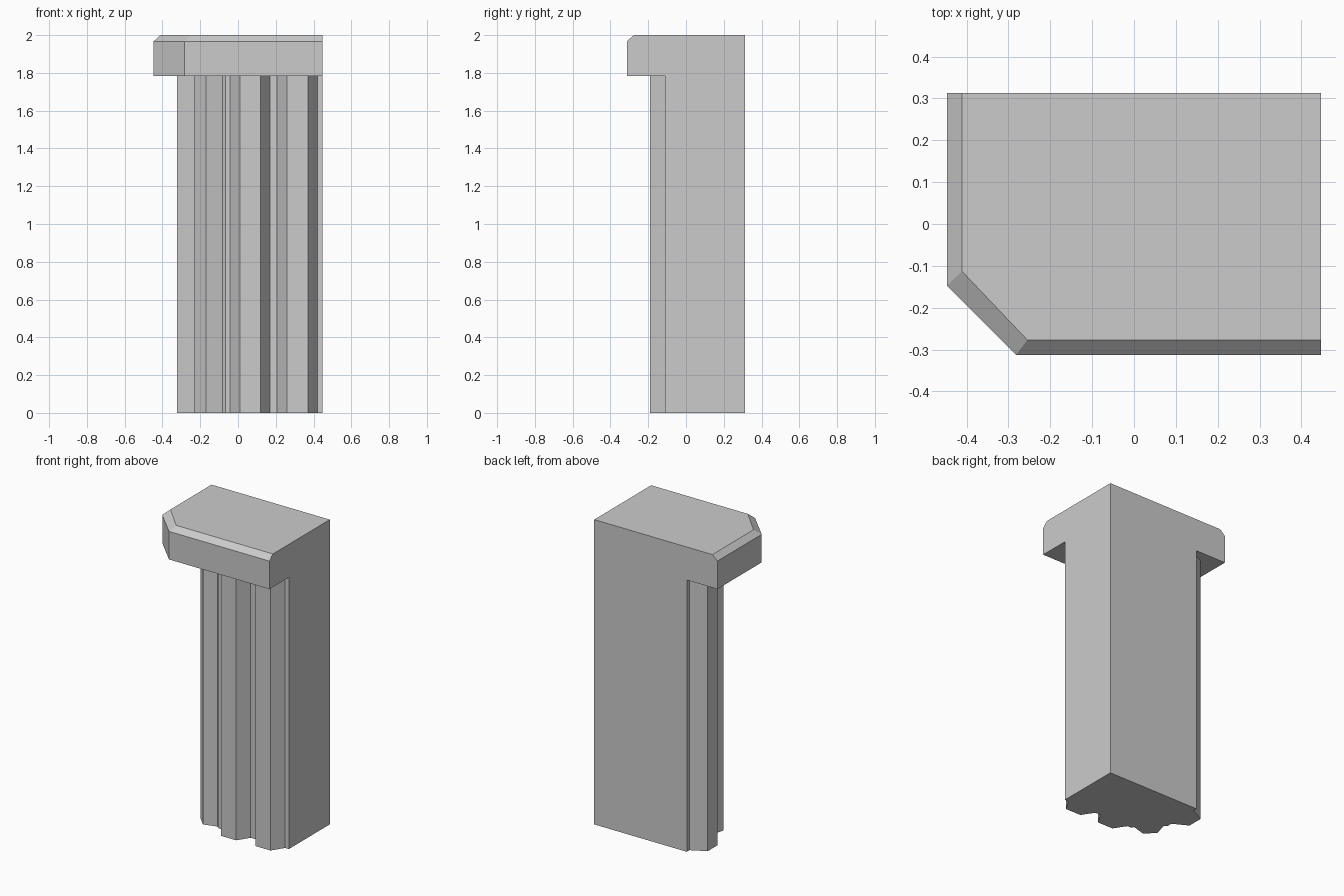
import bpy, bmesh

if "Cube" in bpy.data.objects:
    bpy.data.objects.remove(bpy.data.objects["Cube"])

R, B = 0.447, 0.313            # flat right side and flat back
GROOVE_Y, FRONT_Y = -0.111, -0.19
GROOVE_X, LEFT_X = -0.225, -0.322

# Open shaft profile: right side -> front -> diagonal corner -> left side
shaft = [(R, GROOVE_Y)]
for start in (0.42, 0.17):     # two ribs on the front
    shaft += [(start, GROOVE_Y), (start - 0.05, FRONT_Y),
              (start - 0.16, FRONT_Y), (start - 0.213, GROOVE_Y)]
shaft += [(-0.066, GROOVE_Y),  # rib across the corner
          (-0.082, -0.094), (-0.17, -0.12), (-0.232, -0.058), (-0.206, 0.031),
          (GROOVE_X, 0.048),   # rib on the left
          (GROOVE_X, 0.08), (LEFT_X, 0.133), (LEFT_X, 0.235), (GROOVE_X, 0.285),
          (GROOVE_X, B)]

# Open cap outlines, same direction: right side -> front -> corner -> left
cap = [(R, -B), (-0.282, -B), (-R, -0.147), (-R, B)]
cap_top = [(R, -0.277), (-0.255, -0.277), (-0.411, -0.113), (-0.411, B)]

bm = bmesh.new()


def row(points, z):
    return [bm.verts.new((x, y, z)) for x, y in points]


def walls(lower, upper):
    for i in range(len(lower) - 1):
        bm.faces.new((lower[i], lower[i + 1], upper[i + 1], upper[i]))


s0, s1 = row(shaft, 0), row(shaft, 1.783)
c0, c1, c2 = row(cap, 1.783), row(cap, 1.967), row(cap_top, 2.0)
corner0, corner1 = row([(R, B)], 0)[0], row([(R, B)], 2.0)[0]

# Ribbed shaft, cap sides and cap bevel
walls(s0, s1)
walls(c0, c1)
walls(c1, c2)

# Base, top and cap underside
bm.faces.new(s0 + [corner0])
bm.faces.new(c2 + [corner1])
bm.faces.new(s1 + c0[::-1])

# Flat right side and flat back, each running through shaft and cap
for e in (0, -1):
    bm.faces.new((corner0, s0[e], s1[e], c0[e], c1[e], c2[e], corner1))

bmesh.ops.recalc_face_normals(bm, faces=bm.faces)
mesh = bpy.data.meshes.new("ribbed_pillar")
bm.to_mesh(mesh)
bm.free()
bpy.context.collection.objects.link(bpy.data.objects.new("ribbed_pillar", mesh))
